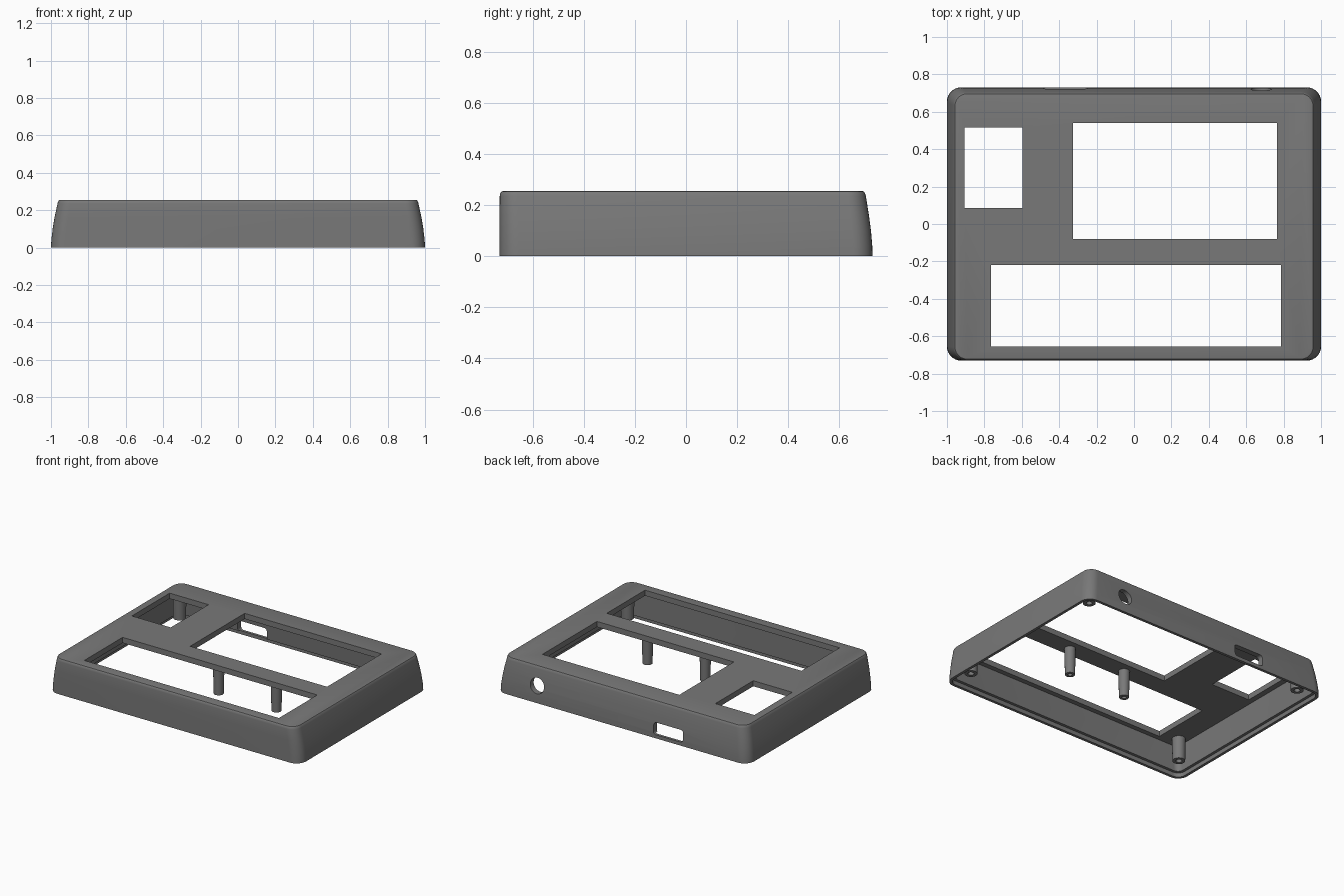
import bpy, bmesh, math
from mathutils import Matrix, Vector

cube = bpy.data.objects.get("Cube")
if cube:
    bpy.data.objects.remove(cube, do_unlink=True)

grey = bpy.data.materials.new("dark_grey_plastic")
grey.use_nodes = True
grey.diffuse_color = (0.19, 0.19, 0.19, 1)
grey.node_tree.nodes["Principled BSDF"].inputs["Base Color"].default_value = (0.19, 0.19, 0.19, 1)


def make_object(name, bm):
    bmesh.ops.recalc_face_normals(bm, faces=bm.faces)
    mesh = bpy.data.meshes.new(name)
    bm.to_mesh(mesh)
    bm.free()
    mesh.materials.append(grey)
    obj = bpy.data.objects.new(name, mesh)
    bpy.context.scene.collection.objects.link(obj)
    return obj


def smooth(obj, degrees=30):
    bpy.ops.object.select_all(action="DESELECT")
    obj.select_set(True)
    bpy.context.view_layer.objects.active = obj
    bpy.ops.object.shade_smooth_by_angle(angle=math.radians(degrees))


def rounded_ring(bm, half_x, front, back, radius, z, segments=8):
    """Loop of vertices around a rectangle with rounded corners."""
    corners = [(half_x, back), (-half_x, back), (-half_x, front), (half_x, front)]
    ring = []
    for i, (x, y) in enumerate(corners):
        cx = x - math.copysign(radius, x)
        cy = y - math.copysign(radius, y)
        for k in range(segments + 1):
            a = math.pi / 2 * (i + k / segments)
            ring.append(bm.verts.new((cx + radius * math.cos(a), cy + radius * math.sin(a), z)))
    return ring


def bridge(bm, a, b):
    n = len(a)
    for i in range(n):
        j = (i + 1) % n
        bm.faces.new((a[i], a[j], b[j], b[i]))


def box_cutter(x0, x1, y0, y1, z0, z1):
    bm = bmesh.new()
    size = Vector((x1 - x0, y1 - y0, z1 - z0))
    mid = Vector((x0 + x1, y0 + y1, z0 + z1)) / 2
    bmesh.ops.create_cube(bm, size=1, matrix=Matrix.Translation(mid) @ Matrix.Diagonal(size).to_4x4())
    return bm


def cut(target, bm):
    """Subtract a closed mesh and remove the cutter."""
    cutter = make_object("cutter", bm)
    cutter.hide_render = True
    mod = target.modifiers.new("cut", "BOOLEAN")
    mod.operation = "DIFFERENCE"
    mod.solver = "EXACT"
    mod.object = cutter
    bpy.ops.object.select_all(action="DESELECT")
    bpy.context.view_layer.objects.active = target
    target.select_set(True)
    bpy.ops.object.modifier_apply(modifier=mod.name)
    bpy.data.objects.remove(cutter, do_unlink=True)


# Shell: bottom step and ceiling inside, curved sides and softened top edge outside
profile = [  # half width, front, back, corner radius, height
    (0.945, -0.69, 0.675, 0.04, 0.215),
    (0.96, -0.69, 0.69, 0.04, 0.03),
    (0.98, -0.71, 0.71, 0.055, 0.03),
    (0.98, -0.71, 0.71, 0.055, 0.0),
    (1.0, -0.73, 0.73, 0.075, 0.0),
    (0.998, -0.73, 0.729, 0.075, 0.04),
    (0.991, -0.73, 0.724, 0.075, 0.1),
    (0.981, -0.73, 0.716, 0.073, 0.16),
    (0.965, -0.729, 0.704, 0.07, 0.235),
    (0.962, -0.727, 0.701, 0.068, 0.246),
    (0.957, -0.722, 0.696, 0.064, 0.253),
    (0.95, -0.715, 0.689, 0.06, 0.255),
]
bm = bmesh.new()
rings = [rounded_ring(bm, *row) for row in profile]
for lower, upper in zip(rings, rings[1:]):
    bridge(bm, lower, upper)
bm.faces.new(rings[0])
bm.faces.new(rings[-1])
shell = make_object("case_shell", bm)

# Top openings: small square, display and wide front window
for x0, x1, y0, y1 in [(-0.905, -0.595, 0.085, 0.515),
                       (-0.325, 0.765, -0.08, 0.54),
                       (-0.765, 0.785, -0.655, -0.22)]:
    cut(shell, box_cutter(x0, x1, y0, y1, 0.15, 0.35))

# Back wall: round socket hole and slot with rounded corners
bm = bmesh.new()
bmesh.ops.create_cone(bm, cap_ends=True, segments=32, radius1=0.055, radius2=0.055, depth=0.3,
                      matrix=Matrix.Translation((0.68, 0.72, 0.12)) @ Matrix.Rotation(math.pi / 2, 4, "X"))
cut(shell, bm)
bm = box_cutter(-0.485, -0.25, 0.6, 0.85, 0.025, 0.11)
edges = [e for e in bm.edges if abs(e.verts[0].co.y - e.verts[1].co.y) > 0.1]
bmesh.ops.bevel(bm, geom=edges, offset=0.02, segments=4, profile=0.5, affect="EDGES")
cut(shell, bm)
smooth(shell)


def post(name, x, y, bottom, radius, top_radius, hole):
    """Hollow screw post hanging from the ceiling."""
    bm = bmesh.new()
    loops = []
    for r, z in [(top_radius, 0.225), (radius, bottom), (hole, bottom), (hole, 0.18)]:
        loops.append([bm.verts.new((x + r * math.cos(i * math.tau / 24),
                                    y + r * math.sin(i * math.tau / 24), z)) for i in range(24)])
    for a, b in zip(loops, loops[1:]):
        bridge(bm, a, b)
    bm.faces.new(loops[0])
    bm.faces.new(loops[-1])
    smooth(make_object(name, bm))


# Corner posts
for side, sx in (("left", 1), ("right", -1)):
    for end, sy in (("front", -1), ("back", 1)):
        post(f"{end}_{side}_post", sx * 0.885, sy * 0.6, 0.05, 0.042, 0.045, 0.02)

# Slim posts on the bar between the openings
post("middle_left_post", 0.415, -0.155, 0.02, 0.033, 0.038, 0.015)
post("middle_right_post", -0.045, -0.155, 0.02, 0.033, 0.038, 0.015)
